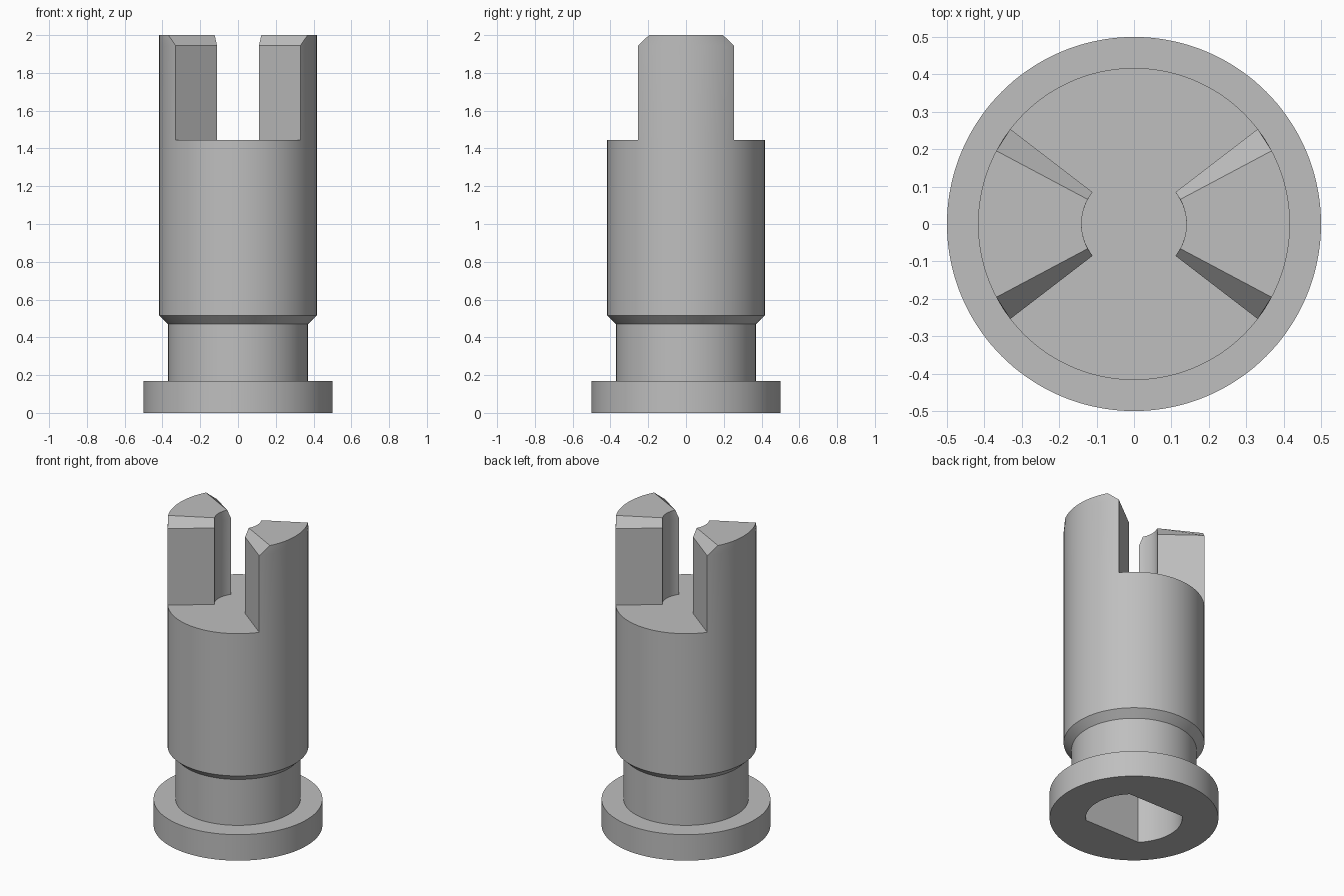
import bpy, bmesh
from math import radians, sin, cos

cube = bpy.data.objects.get("Cube")
if cube:
    bpy.data.objects.remove(cube, do_unlink=True)

SEGS = 144                  # 2.5 degrees per segment
STEP = 360 / SEGS
HALF = 15                   # segments from a prong's middle to its side
BODY_R, BORE_R, FLOOR_Z = 0.417, 0.14, 1.445

mat = bpy.data.materials.new("plain grey")
mat.use_nodes = True
grey = (0.52, 0.52, 0.52, 1)
mat.diffuse_color = grey
mat.node_tree.nodes["Principled BSDF"].inputs["Base Color"].default_value = grey

bm = bmesh.new()


def vert(r, deg, z):
    a = radians(deg)
    return bm.verts.new((r * cos(a), r * sin(a), z))


def ring(r, z):
    return [vert(r, i * STEP, z) for i in range(SEGS)]


def socket_ring(z, r=0.286, flat=0.202):
    """Circle with two flats facing front and back."""
    return [vert(min(r, flat / max(abs(sin(radians(i * STEP))), 1e-6)), i * STEP, z)
            for i in range(SEGS)]


def bridge(a, b, closed=True):
    n = len(a)
    for i in range(n if closed else n - 1):
        j = (i + 1) % n
        bm.faces.new((a[i], a[j], b[j], b[i]))


# Turned body: socket, flange, neck, shoulder and barrel
rings = [socket_ring(0.6), socket_ring(0)]
for r, z in ((0.5, 0), (0.5, 0.17), (0.37, 0.17), (0.37, 0.47),
             (BODY_R, 0.515), (BODY_R, FLOOR_Z)):
    rings.append(ring(r, z))
for low, high in zip(rings, rings[1:]):
    bridge(low, high)
bm.faces.new(rings[0])
rim = rings[-1]

# Two prongs with tapered bevels on their upper side edges
floor = []
for mid in (0, SEGS // 2):
    span = range(-HALF, HALF + 1)

    def arc(r, z, scale=1.0):
        return [vert(r, (mid + k * scale) * STEP, z) for k in span]

    bevel = 28 / (HALF * STEP)
    outer = [[rim[(mid + k) % SEGS] for k in span],
             arc(BODY_R, 1.945), arc(BODY_R, 2, bevel)]
    inner = [arc(BORE_R, FLOOR_Z), arc(BORE_R, 1.945), arc(BORE_R, 2, bevel)]
    for lev in (0, 1):
        bridge(outer[lev], outer[lev + 1], False)
        bridge(inner[lev + 1], inner[lev], False)
        for e in (0, -1):
            bm.faces.new((outer[lev][e], outer[lev + 1][e],
                          inner[lev + 1][e], inner[lev][e]))
    bm.faces.new(outer[2] + inner[2][::-1])
    # Slot floor outline: around the prong's inside, then along the rim
    floor += inner[0]
    floor += [rim[(mid + k) % SEGS] for k in range(HALF, SEGS // 2 - HALF + 1)]
bm.faces.new(floor)

bmesh.ops.recalc_face_normals(bm, faces=bm.faces[:])
mesh = bpy.data.meshes.new("slotted_coupling")
bm.to_mesh(mesh)
bm.free()
mesh.materials.append(mat)
obj = bpy.data.objects.new("slotted_coupling", mesh)
bpy.context.collection.objects.link(obj)

for o in bpy.context.selected_objects:
    o.select_set(False)
obj.select_set(True)
bpy.context.view_layer.objects.active = obj
bpy.ops.object.shade_smooth_by_angle(angle=radians(18))
